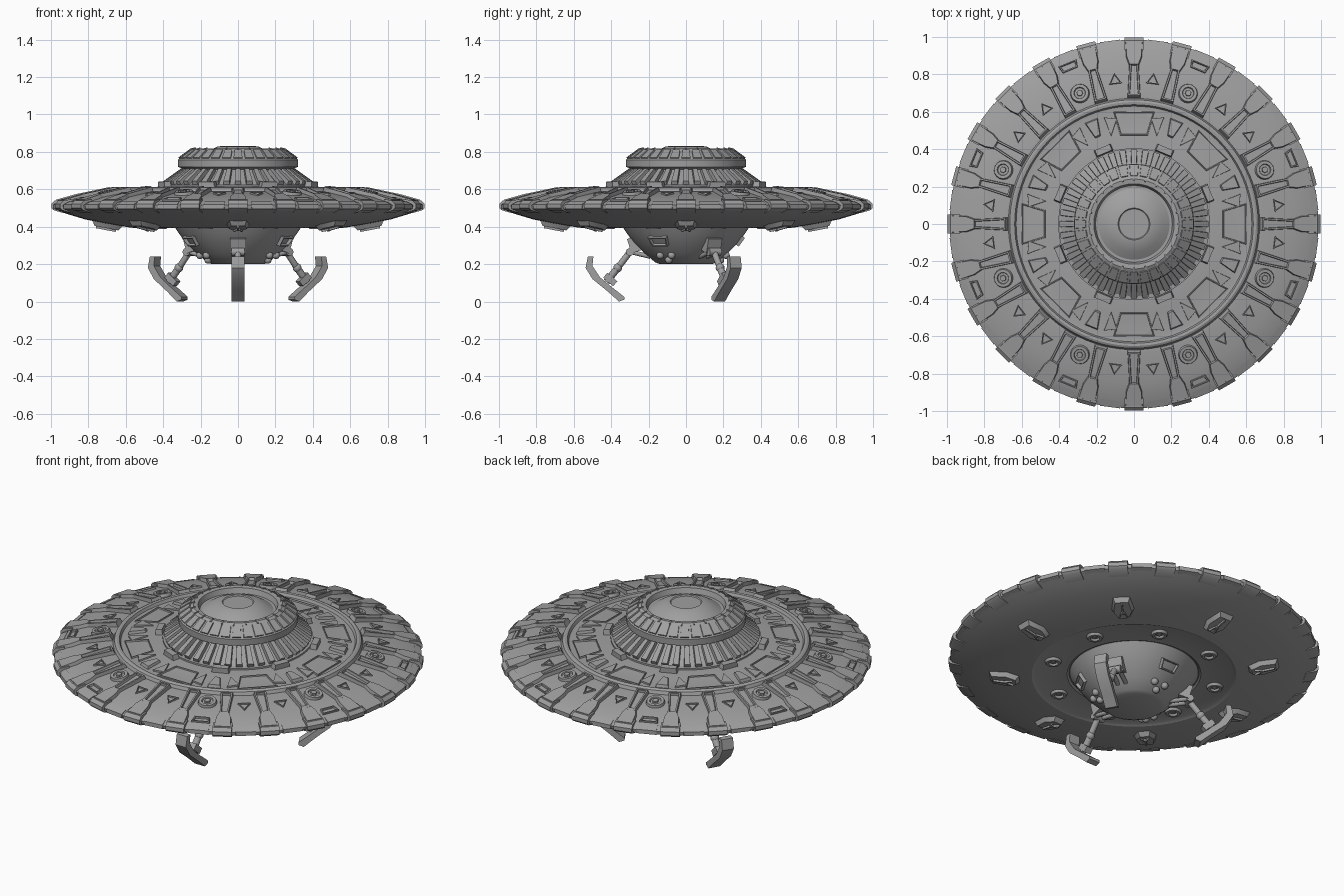
import bpy, bmesh
from math import pi, sin, cos, radians
from mathutils import Matrix, Vector

cube = bpy.data.objects.get("Cube")
if cube:
    bpy.data.objects.remove(cube, do_unlink=True)

grey = bpy.data.materials.new("hull grey")
grey.use_nodes = True
grey.diffuse_color = (0.35, 0.35, 0.35, 1)
grey.node_tree.nodes["Principled BSDF"].inputs["Base Color"].default_value = (0.35, 0.35, 0.35, 1)


def finish(name, bm, angle=32):
    """Turn a bmesh into a shaded object."""
    mesh = bpy.data.meshes.new(name)
    bm.to_mesh(mesh)
    bm.free()
    mesh.materials.append(grey)
    mesh.shade_smooth()
    mesh.set_sharp_from_angle(angle=radians(angle))
    obj = bpy.data.objects.new(name, mesh)
    bpy.context.scene.collection.objects.link(obj)
    return obj


def lathe(name, profile, steps=96):
    """Revolve a radius/height profile about the vertical axis."""
    bm = bmesh.new()
    verts = [bm.verts.new((r, 0, z)) for r, z in profile]
    edges = [bm.edges.new(pair) for pair in zip(verts, verts[1:])]
    bmesh.ops.spin(bm, geom=verts + edges, cent=(0, 0, 0), axis=(0, 0, 1),
                   angle=2 * pi, steps=steps, use_duplicate=False)
    bmesh.ops.remove_doubles(bm, verts=bm.verts[:], dist=0.0002)
    bmesh.ops.recalc_face_normals(bm, faces=bm.faces[:])
    return finish(name, bm, 25)


def scatter(name, piece, angles, local=Matrix()):
    """Repeat one piece around the axis."""
    source = bpy.data.meshes.new("source")
    piece.to_mesh(source)
    piece.free()
    total = bmesh.new()
    for a in angles:
        part = source.copy()
        part.transform(Matrix.Rotation(radians(a), 4, 'Z') @ local)
        total.from_mesh(part)
        bpy.data.meshes.remove(part)
    bpy.data.meshes.remove(source)
    return finish(name, total)


def prism(outline, low, high, taper=1.0, rim=0, recess=0):
    """Extrude an outline; optionally sink the top inside a rim."""
    bm = bmesh.new()
    mid = sum((Vector(p) for p in outline), Vector((0, 0))) / len(outline)
    base = [bm.verts.new((x, y, low)) for x, y in outline]
    top = [bm.verts.new((*(mid + (Vector(p) - mid) * taper), high)) for p in outline]
    bm.faces.new(base)
    lid = bm.faces.new(top)
    for i in range(len(base)):
        j = (i + 1) % len(base)
        bm.faces.new((base[i], base[j], top[j], top[i]))
    bmesh.ops.recalc_face_normals(bm, faces=bm.faces[:])
    bm.normal_update()
    if recess:
        bmesh.ops.inset_individual(bm, faces=[lid], thickness=rim)
        bmesh.ops.inset_individual(bm, faces=[lid], thickness=0.003, depth=-recess)
    return bm


def plates(name, outline, r, z, tilt, height, angles, taper=0.9, rim=0, recess=0, down=False):
    """Raised plates repeated around the hull."""
    local = Matrix.Translation((r, 0, z)) @ Matrix.Rotation(tilt, 4, 'Y')
    if down:
        local = local @ Matrix.Rotation(pi, 4, 'X')
    return scatter(name, prism(outline, -0.015, height, taper, rim, recess), angles, local)


def strip(length, inner, outer):
    """Trapezoid along the radius, given half widths."""
    h = length / 2
    return [(-h, -inner), (h, -outer), (h, outer), (-h, inner)]


def ngon(n, r):
    return [(r * cos(2 * pi * i / n), r * sin(2 * pi * i / n)) for i in range(n)]


def rod(bm, a, b, r):
    a, b = Vector(a), Vector(b)
    turn = (b - a).to_track_quat('Z', 'Y').to_matrix().to_4x4()
    bmesh.ops.create_cone(bm, cap_ends=True, segments=14, radius1=r, radius2=r,
                          depth=(b - a).length, matrix=Matrix.Translation((a + b) / 2) @ turn)


def ball(bm, p, r):
    bmesh.ops.create_uvsphere(bm, u_segments=14, v_segments=8, radius=r,
                              matrix=Matrix.Translation(p))


def block(bm, p, size, turn=0):
    bmesh.ops.create_cube(bm, size=1, matrix=Matrix.Translation(p)
                          @ Matrix.Rotation(turn, 4, 'Y') @ Matrix.Diagonal((*size, 1)))


eighths = [45 * i for i in range(8)]
between = [a + 22.5 for a in eighths]
fins = [15 * i for i in range(24)]
legs = [-90, 30, 150]
bays = [-30, 90, 210]

# Main disc, crown and belly
lathe("saucer_hull", [
    (0, 0.41), (0.35, 0.41), (0.36, 0.402), (0.53, 0.402), (0.55, 0.393), (0.58, 0.396),
    (0.7, 0.416), (0.82, 0.44), (0.92, 0.47), (0.98, 0.495), (0.985, 0.515), (0.96, 0.53),
    (0.85, 0.558), (0.69, 0.588), (0.672, 0.588), (0.664, 0.606), (0.652, 0.612),
    (0.638, 0.61), (0.63, 0.594), (0.61, 0.592), (0.5, 0.606), (0.4, 0.615), (0, 0.615)])
lathe("crown", [
    (0.405, 0.6), (0.405, 0.624), (0.385, 0.626), (0.275, 0.705), (0.3, 0.712), (0.32, 0.72),
    (0.322, 0.758), (0.31, 0.77), (0.255, 0.81), (0.24, 0.818), (0.215, 0.815), (0.205, 0.785),
    (0.19, 0.785), (0.15, 0.81), (0.11, 0.828), (0.085, 0.832), (0.08, 0.827), (0, 0.827)])
lathe("belly", [(0, 0.2), (0.14, 0.2), (0.165, 0.21), (0.22, 0.255), (0.28, 0.315),
                (0.32, 0.37), (0.345, 0.41)])

# Crown ribs and facets
plates("crown_ribs", strip(0.13, 0.013, 0.018), 0.342, 0.666, 0.62, 0.015,
       [9 * i for i in range(40)])
plates("crown_facets", strip(0.08, 0.021, 0.026), 0.286, 0.787, 0.63, 0.006,
       [11.25 * i for i in range(32)])
plates("crown_pins", strip(0.03, 0.004, 0.004), 0.245, 0.812, 0.3, 0.008,
       [15 * i for i in range(24)])

# Inner deck panels
plates("deck_panels", strip(0.13, 0.075, 0.112), 0.537, 0.602, 0.11, 0.006, eighths,
       0.97, 0.006, 0.008)
plates("deck_wedges", strip(0.11, 0.018, 0.042), 0.55, 0.6, 0.11, 0.014, between, 0.75)
for side in (-1, 1):
    corner = [(-0.06, side * 0.01), (0.055, side * 0.025), (0.03, side * -0.045)]
    plates("deck_triangles", corner, 0.54, 0.602, 0.11, 0.007,
           [a + side * 13.5 for a in eighths], 0.9)
plates("deck_boxes", strip(0.04, 0.05, 0.05), 0.425, 0.618, 0.1, 0.024, between, 0.85)

# Outer deck fins, pads, triangles, bolts and vents
slope = 0.21
plates("outer_fins", strip(0.21, 0.036, 0.025), 0.775, 0.573, slope, 0.02, fins, 0.9, 0.012, 0.014)
pad = [(-0.09, -0.026), (-0.04, -0.044), (0.05, -0.05),
       (0.05, 0.05), (-0.04, 0.044), (-0.09, 0.026)]
plates("outer_pads", pad, 0.93, 0.541, 0.27, 0.015, fins, 0.88)
plates("triangle_frames", ngon(3, 0.042), 0.775, 0.572, slope, 0.009,
       [a + s * 7.5 for a in eighths for s in (-1, 1)], 0.92, 0.007, 0.009)
plates("round_bolts", ngon(16, 0.056), 0.755, 0.575, slope, 0.017, between, 0.85, 0.016, 0.008)
plates("bolt_caps", ngon(6, 0.02), 0.755, 0.577, slope, 0.018, between, 0.8)
plates("outer_vents", strip(0.045, 0.045, 0.055), 0.91, 0.543, 0.25, 0.01, between,
       0.9, 0.008, 0.01)

# Rim clips and the thin plates between them
clip = [(0.93, 0.472), (0.985, 0.488), (0.998, 0.5), (0.998, 0.522), (0.98, 0.54), (0.93, 0.548)]
upright = Matrix.Rotation(pi / 2, 4, 'X')
scatter("rim_clips", prism(clip, -0.052, 0.052), fins, upright)
edge = [(0.95, 0.484), (0.987, 0.496), (0.987, 0.519), (0.95, 0.536)]
scatter("rim_plates", prism(edge, -0.055, 0.055), [a + 7.5 for a in fins], upright)

# Underside fairings and round pods
fairing = [(-0.09, -0.035), (-0.02, -0.068), (0.09, -0.05),
           (0.09, 0.05), (-0.02, 0.068), (-0.09, 0.035)]
plates("under_fairings", fairing, 0.7, 0.416, -0.19, 0.024, eighths, 0.72, down=True)
plates("fairing_ridges", strip(0.09, 0.005, 0.005), 0.715, 0.412, -0.19, 0.028, eighths, down=True)
for side in (-1, 1):
    ridge = [(-0.07, side * 0.024), (-0.06, side * 0.016), (-0.025, side * 0.001),
             (-0.025, side * 0.01)]
    plates("fairing_branches", ridge, 0.715, 0.412, -0.19, 0.028, eighths, down=True)
plates("under_pods", ngon(20, 0.052), 0.455, 0.402, 0, 0.014, between, 0.75, 0.014, 0.012, True)
plates("pod_lenses", ngon(12, 0.016), 0.455, 0.402, 0, 0.01, between, 0.7, down=True)

# Belly openings and lamp clusters
plates("belly_openings", strip(0.06, 0.06, 0.05), 0.287, 0.325, 2.2, 0.014, bays,
       0.92, 0.008, 0.02)
lamps = bmesh.new()
for x, y, z in ((0.215, -0.035, 0.247), (0.215, 0.035, 0.247), (0.185, 0, 0.222)):
    ball(lamps, (x, y, z), 0.02)
scatter("belly_lamps", lamps, bays)

# Landing legs with hips, jointed struts and curved feet
strut = bmesh.new()
block(strut, (0.275, 0, 0.305), (0.06, 0.085, 0.08), 0.3)
for y in (-0.022, 0.022):
    rod(strut, (0.19, y, 0.24), (0.295, y, 0.265), 0.012)
rod(strut, (0.3, -0.036, 0.265), (0.3, 0.036, 0.265), 0.021)
rod(strut, (0.3, 0, 0.265), (0.365, 0, 0.18), 0.017)
ball(strut, (0.365, 0, 0.18), 0.024)
rod(strut, (0.365, 0, 0.18), (0.425, 0, 0.105), 0.019)
block(strut, (0.405, 0, 0.118), (0.07, 0.042, 0.035), -0.72)
scatter("leg_struts", strut, legs)
foot = [(0.358, 0), (0.42, 0.055), (0.5, 0.12), (0.537, 0.18), (0.525, 0.24), (0.495, 0.242),
        (0.5, 0.19), (0.46, 0.13), (0.4, 0.08), (0.33, 0.025), (0.33, 0.01)]
scatter("leg_feet", prism(foot, -0.034, 0.034), legs, upright)
